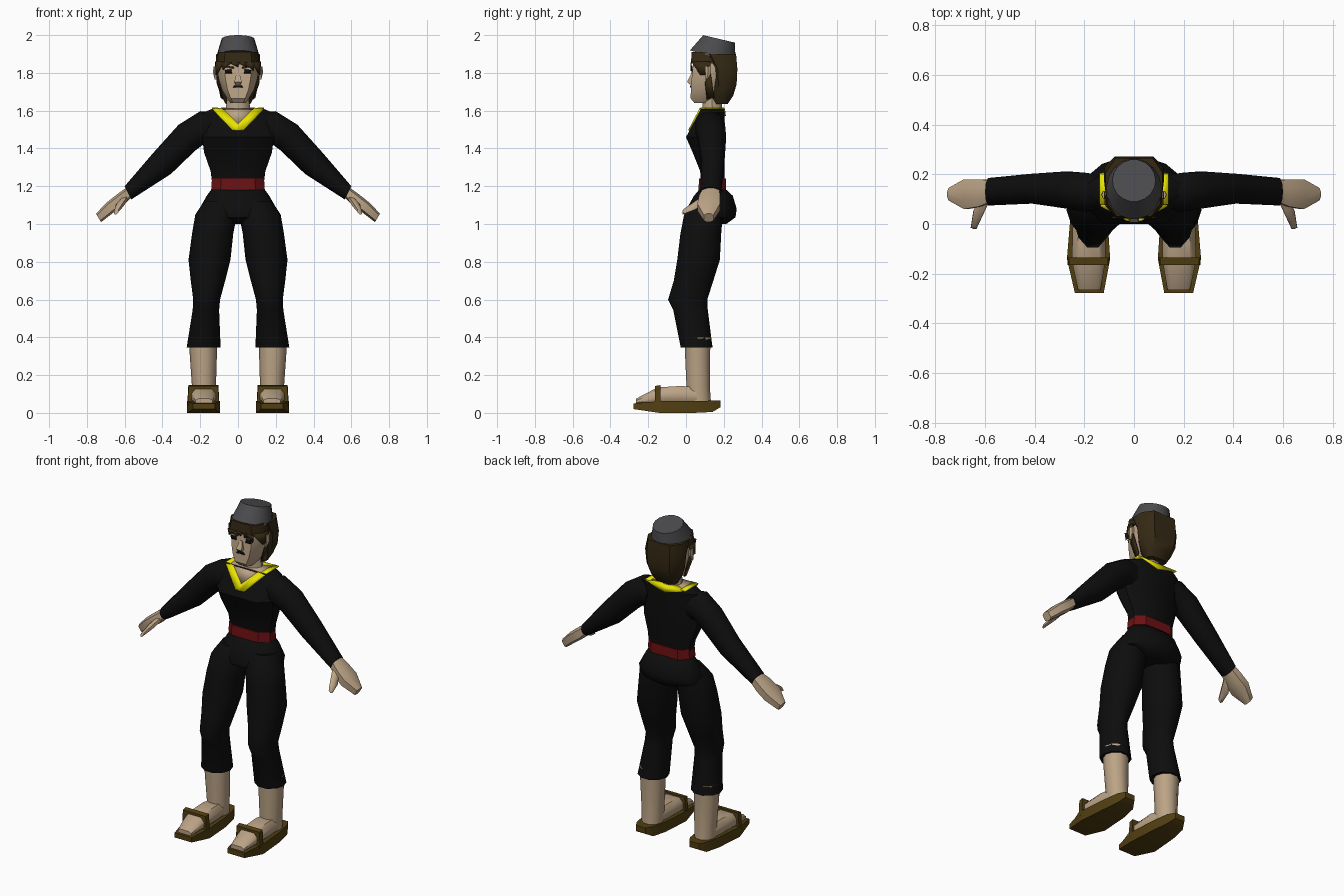
import bpy, bmesh, math
from mathutils import Vector as V


def material(name, r, g, b):
    m = bpy.data.materials.new(name)
    m.diffuse_color = (r, g, b, 1)
    return m


SKIN = material("skin tan", 0.50, 0.37, 0.24)
BLACK = material("cloth black", 0.004, 0.004, 0.004)
YELLOW = material("collar yellow", 0.86, 0.82, 0.0)
RED = material("sash red", 0.15, 0.005, 0.006)
GREY = material("hat grey", 0.07, 0.07, 0.075)
HAIR = material("hair brown", 0.035, 0.022, 0.007)
WOOD = material("sandal brown", 0.085, 0.05, 0.006)

# unit cross-sections
RECT = [(-1, -1), (1, -1), (1, 1), (-1, 1)]
OCT = [(-.65, -1), (.65, -1), (1, -.4), (1, .4), (.65, 1), (-.65, 1), (-1, .4), (-1, -.4)]


def circle(n):
    return [(math.cos(2 * math.pi * i / n), math.sin(2 * math.pi * i / n)) for i in range(n)]


def finish(name, bm, mat, angle):
    bmesh.ops.recalc_face_normals(bm, faces=bm.faces)
    me = bpy.data.meshes.new(name)
    bm.to_mesh(me)
    bm.free()
    me.materials.append(mat)
    ob = bpy.data.objects.new(name, me)
    bpy.context.collection.objects.link(ob)
    me.shade_smooth()
    me.set_sharp_from_angle(angle=math.radians(angle))
    return ob


def loft(name, mat, rings, shape, angle=40):
    """Skin a tube through rings of (centre, half axis a, half axis b)."""
    bm = bmesh.new()
    loops = [[bm.verts.new(c + a * u + b * v) for u, v in shape] for c, a, b in rings]
    n = len(shape)
    for p, q in zip(loops, loops[1:]):
        for i in range(n):
            j = (i + 1) % n
            bm.faces.new((p[i], p[j], q[j], q[i]))
    bm.faces.new(loops[0])
    bm.faces.new(loops[-1])
    return finish(name, bm, mat, angle)


def flat(z, x0, x1, y0, y1):        # ring lying level
    return V(((x0 + x1) / 2, (y0 + y1) / 2, z)), V(((x1 - x0) / 2, 0, 0)), V((0, (y1 - y0) / 2, 0))


def mid(z, w, y0, y1):              # level ring centred on x = 0
    return flat(z, -w, w, y0, y1)


def upright(y, s, x0, x1, z0, z1):  # ring facing front
    return V((s * (x0 + x1) / 2, y, (z0 + z1) / 2)), V(((x1 - x0) / 2, 0, 0)), V((0, 0, (z1 - z0) / 2))


def limb(s, tx, tz, bx, bz, y0, y1):  # ring from an upper and a lower point
    return (V((s * (tx + bx) / 2, (y0 + y1) / 2, (tz + bz) / 2)),
            V((s * (tx - bx) / 2, 0, (tz - bz) / 2)), V((0, (y1 - y0) / 2, 0)))


def plate(name, mat, polys, thick=0.006):
    bm = bmesh.new()
    for poly in polys:
        bm.faces.new([bm.verts.new(p) for p in poly])
    bmesh.ops.remove_doubles(bm, verts=bm.verts, dist=0.0005)
    ob = finish(name, bm, mat, 30)
    mod = ob.modifiers.new("thickness", 'SOLIDIFY')
    mod.thickness, mod.offset = thick, 0
    return ob


# shirt body and sash
loft("shirt_body", BLACK, [mid(1.20, .135, .08, .205), mid(1.28, .145, .075, .205),
     mid(1.38, .18, .035, .205), mid(1.46, .19, .0, .205), mid(1.59, .185, .07, .205),
     mid(1.61, .135, .08, .2)], OCT)
loft("sash", RED, [mid(1.18, .142, .065, .213), mid(1.24, .138, .07, .211)], OCT)


# neckline
def chest(x, z):
    return V((x, .07 - (1.59 - z) * .538 - .003 if z < 1.59 else .066 + (z - 1.59) * .5, z))


plate("neck_opening", SKIN, [[chest(-.1, 1.606), chest(0, 1.525), chest(.1, 1.606)]], .004)
plate("collar_front", YELLOW, [[chest(s * .135, 1.607), chest(s * .085, 1.612),
      chest(0, 1.53), chest(0, 1.495), chest(s * .03, 1.497)] for s in (-1, 1)], .009)
plate("neck_base", SKIN, [[V((x, y, 1.612)) for x, y in ((-.11, .08), (.11, .08), (.11, .18), (-.11, .18))]])
plate("collar_sides", YELLOW, [[V((s * x, y, 1.613)) for x, y in
      ((.138, .078), (.105, .078), (.105, .202), (.138, .202))] for s in (-1, 1)])
plate("collar_back", YELLOW, [[V((s * .138, .204, 1.61)), V((s * .06, .165, 1.614)),
      V((0, .165, 1.614)), V((0, .204, 1.61))] for s in (-1, 1)]
      + [[V((s * .138, .203, 1.612)), V((0, .203, 1.612)), V((0, .208, 1.572))] for s in (-1, 1)])

# trouser seat
loft("trouser_seat", BLACK, [mid(1.19, .136, .075, .205), mid(1.15, .165, .04, .25),
     mid(1.08, .205, .0, .272), mid(1.035, .20, .0, .265), mid(1.0, .10, .06, .215)], circle(14), 50)

# head, neck and face
loft("neck", SKIN, [mid(1.58, .07, .085, .195), mid(1.68, .055, .085, .19)], circle(10))
loft("head", SKIN, [mid(1.64, .04, .045, .14), mid(1.665, .058, .024, .17),
     mid(1.71, .085, .026, .21), mid(1.77, .103, .03, .23), mid(1.83, .11, .036, .24),
     mid(1.9, .1, .045, .23)], OCT)
loft("nose", SKIN, [mid(1.80, .008, .03, .05), mid(1.752, .02, .006, .05), mid(1.738, .014, .02, .05)], RECT)
plate("mouth", BLACK, [[V((x, .0245, z)) for x, z in ((-.028, 1.722), (.028, 1.722), (.02, 1.734), (-.02, 1.734))]])
plate("eyes", BLACK, [[V((s * x, .031, z)) for x, z in
      ((.032, 1.797), (.068, 1.797), (.07, 1.815), (.035, 1.82))] for s in (-1, 1)])
plate("eyebrows", HAIR, [[V((s * x, .032, z)) for x, z in
      ((.02, 1.822), (.075, 1.832), (.075, 1.84), (.02, 1.832))] for s in (-1, 1)])
for s, side in ((1, "left"), (-1, "right")):
    loft(side + "_ear", SKIN, [flat(z, s * .118 - w, s * .118 + w, .1, .1 + d)
         for z, w, d in ((1.765, .005, .015), (1.80, .014, .035), (1.835, .012, .035))], circle(6))

# hair
loft("hair_back", HAIR, [mid(1.635, .065, .15, .22), mid(1.68, .09, .132, .25), mid(1.74, .112, .13, .268),
     mid(1.82, .12, .125, .272), mid(1.9, .115, .07, .265)], OCT)
loft("hair_fringe", HAIR, [mid(1.85, .113, .026, .2), mid(1.91, .105, .03, .2)], OCT)
plate("fringe_strands", HAIR, [[V((x - .028, .026, 1.855)), V((x + .028, .026, 1.855)), V((x + dx, .028, z))]
      for x, dx, z in ((-.06, -.02, 1.815), (-.02, .02, 1.83), (.025, .02, 1.83), (.06, .022, 1.81))])
plate("side_locks", HAIR, [[V((s * .075, .03, 1.86)), V((s * .116, .08, 1.86)), V((s * .118, .13, 1.86)),
      V((s * .118, .13, 1.79)), V((s * .113, .075, 1.79))] for s in (-1, 1)]
      + [[V((s * .116, .13, 1.8)), V((s * .108, .1, 1.75)), V((s * .078, .11, 1.66)),
          V((s * .09, .15, 1.67))] for s in (-1, 1)])

# hat, tilted back
loft("hat", GREY, [(V((0, .142, 1.885)), V((.115, 0, 0)), V((0, .123, -.035))),
     (V((0, .175, 1.98)), V((.087, 0, 0)), V((0, .085, -.02)))], circle(18), 35)

for s, side in ((1, "left"), (-1, "right")):
    # arm
    loft(side + "_sleeve", BLACK, [limb(s, .13, 1.59, .14, 1.42, .06, .2),
         limb(s, .20, 1.597, .185, 1.42, .045, .21), limb(s, .315, 1.525, .225, 1.39, .06, .215),
         limb(s, .45, 1.375, .355, 1.265, .08, .205), limb(s, .60, 1.20, .565, 1.13, .072, .188)],
         circle(10), 50)
    loft(side + "_hand", SKIN, [limb(s, .58, 1.2, .56, 1.145, .09, .175),
         limb(s, .63, 1.165, .605, 1.1, .07, .18), limb(s, .69, 1.118, .66, 1.06, .06, .18),
         limb(s, .752, 1.055, .725, 1.01, .095, .145)], OCT)
    loft(side + "_thumb", SKIN, [(V((s * x, y, z)), V((s * .7, 0, -.7)) * r, V((s * .3, .3, .6)) * r)
         for x, y, z, r in ((.60, .1, 1.135, .03), (.625, .05, 1.10, .032), (.645, -.015, 1.065, .018))],
         circle(6), 50)

    # trouser leg
    def leg(z, x0, x1, y0, y1):
        return flat(z, min(s * x0, s * x1), max(s * x0, s * x1), y0, y1)
    loft(side + "_trouser_leg", BLACK, [leg(1.12, .0, .18, .035, .2), leg(1.05, .005, .226, -.015, .2),
         leg(.95, .025, .243, -.035, .192), leg(.81, .04, .262, -.052, .185), leg(.70, .068, .25, -.07, .15),
         leg(.60, .095, .237, -.1, .118), leg(.545, .1, .24, -.072, .12), leg(.345, .092, .272, -.032, .145)],
         circle(10), 50)

    # shin and foot
    loft(side + "_shin", SKIN, [leg(.4, .11, .26, -.01, .135), leg(.3, .112, .255, -.008, .13),
         leg(.13, .117, .243, .0, .13), leg(.06, .12, .24, .0, .135)], circle(10), 50)
    loft(side + "_foot", SKIN, [upright(-.265, s, .135, .225, .045, .075), upright(-.15, s, .115, .25, .045, .135),
         upright(-.02, s, .115, .247, .045, .143), upright(.08, s, .13, .235, .045, .13)], OCT)

    # sandal
    loft(side + "_sandal_sole", WOOD, [upright(-.278, s, .122, .238, .02, .05),
         upright(-.14, s, .096, .27, .0, .062), upright(.04, s, .108, .255, .0, .062),
         upright(.14, s, .125, .238, .005, .065), upright(.182, s, .15, .215, .03, .065)], RECT, 30)
    loft(side + "_sandal_strap", WOOD, [upright(-.165, s, .1, .267, .04, .142),
         upright(-.135, s, .098, .269, .04, .147)], [(-1, -1), (1, -1), (.93, 1), (-.93, 1)], 30)
